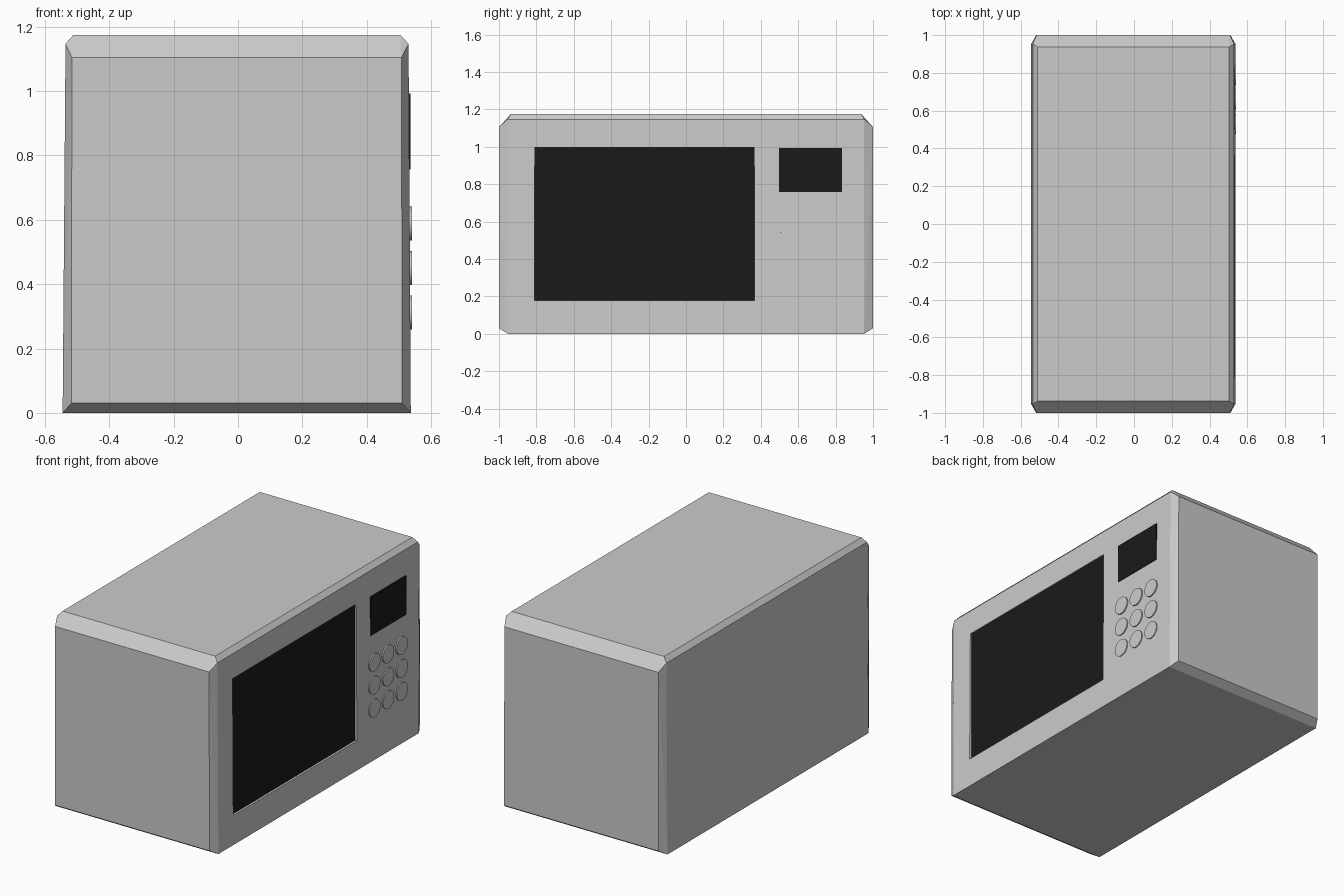
import bpy, bmesh
from math import radians

if "Cube" in bpy.data.objects:
    bpy.data.objects.remove(bpy.data.objects["Cube"])

black = bpy.data.materials.new("black_glass")
black.diffuse_color = (0.01, 0.01, 0.01, 1)
black.use_nodes = True
black.node_tree.nodes["Principled BSDF"].inputs["Base Color"].default_value = black.diffuse_color


def mesh_object(name, bm, mat=None):
    me = bpy.data.meshes.new(name)
    bm.to_mesh(me)
    bm.free()
    ob = bpy.data.objects.new(name, me)
    bpy.context.collection.objects.link(ob)
    if mat:
        me.materials.append(mat)
    return ob


def box(name, lo, hi, mat=None):
    bm = bmesh.new()
    bmesh.ops.create_cube(bm, size=1)
    for v in bm.verts:
        for i in range(3):
            v.co[i] = hi[i] if v.co[i] > 0 else lo[i]
    return mesh_object(name, bm, mat)


# Housing: slightly tapered box with bevelled edges, flat-sided at the base
bm = bmesh.new()
corners = [  # left x, right x, half depth, z
    (-0.545, 0.537, 0.953, 0.0),     # base
    (-0.536, 0.530, 0.953, 1.147),   # top of the sides
    (-0.518, 0.510, 1.0, 0.03),      # end faces, bottom
    (-0.516, 0.508, 1.0, 1.105),     # end faces, top
    (-0.511, 0.504, 0.937, 1.175),   # roof
]
for x0, x1, y, z in corners:
    for x in (x0, x1):
        for s in (-1, 1):
            bm.verts.new((x, s * y, z))
bmesh.ops.convex_hull(bm, input=bm.verts[:])
bmesh.ops.dissolve_limit(bm, angle_limit=radians(1.5), verts=bm.verts[:], edges=bm.edges[:])
bmesh.ops.recalc_face_normals(bm, faces=bm.faces[:])
housing = mesh_object("housing", bm)

# Shallow recess for the door window
cutter = box("window_cutter", (0.522, -0.81, 0.177), (0.6, 0.365, 0.998))
cutter.hide_render = True
cutter.hide_viewport = True
cut = housing.modifiers.new("window_recess", "BOOLEAN")
cut.operation = "DIFFERENCE"
cut.solver = "EXACT"
cut.object = cutter

# Door window and display
box("door_window", (0.515, -0.81, 0.177), (0.5235, 0.365, 0.998), black)
box("display", (0.515, 0.497, 0.757), (0.536, 0.834, 0.992), black)

# Keypad: three by three round buttons
for row, z in enumerate((0.588, 0.450, 0.312)):
    for col, y in enumerate((0.529, 0.659, 0.789)):
        bpy.ops.mesh.primitive_cylinder_add(
            vertices=32, radius=0.053, depth=0.02,
            location=(0.531, y, z), rotation=(0, radians(89.7), 0))
        button = bpy.context.object
        button.name = f"button_{row}_{col}"
        bpy.ops.object.shade_smooth_by_angle()
